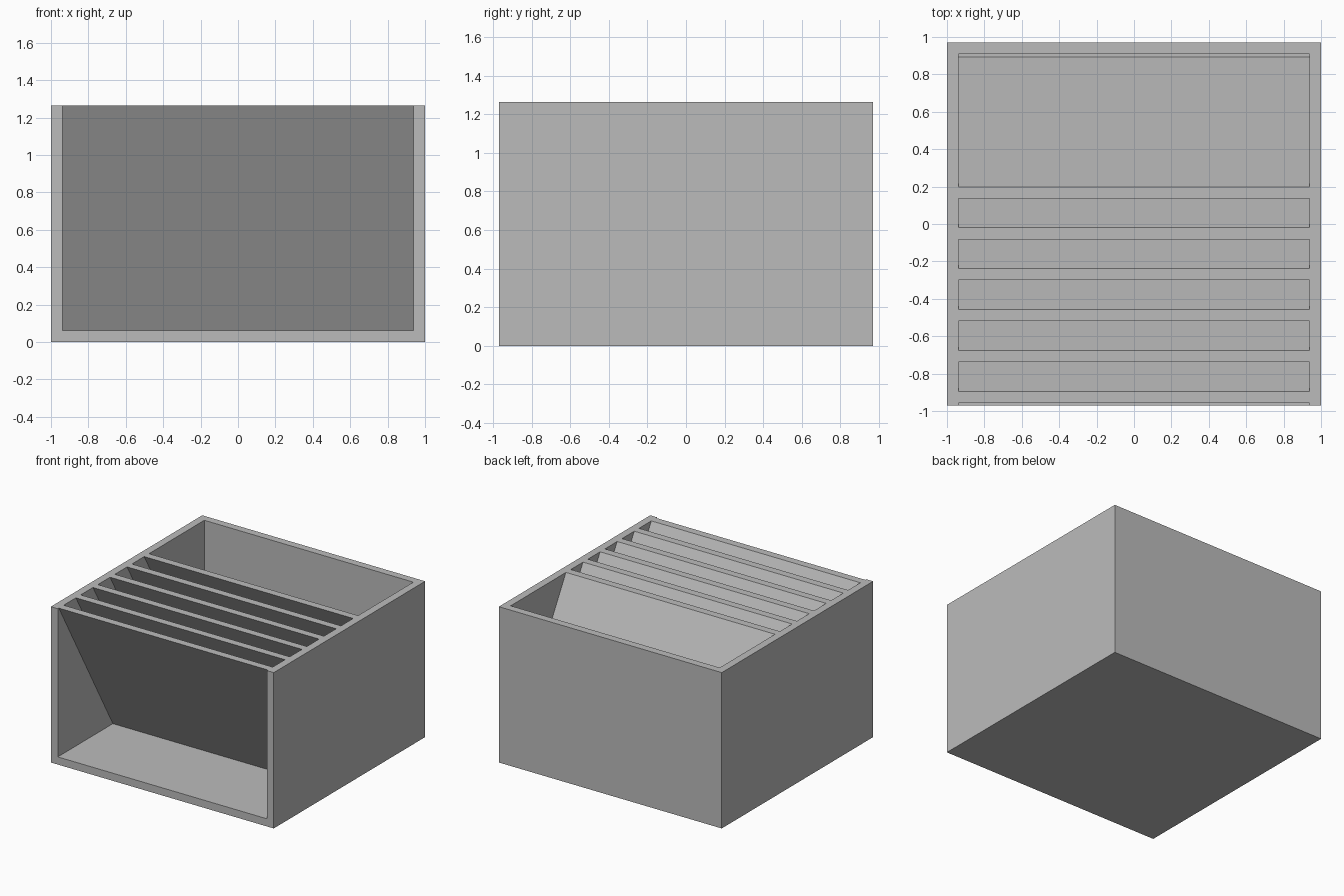
import bpy, bmesh

if "Cube" in bpy.data.objects:
    bpy.data.objects.remove(bpy.data.objects["Cube"])

HALF_X, HALF_Y, HEIGHT = 1.0, 0.97, 1.264
WALL = 0.062
RUN = 0.693            # how far each divider leans back from rim to floor
PITCH, COUNT = 0.2188, 6
FIRST = -0.957         # front edge of the first divider at the rim
DEPTH = 0.062          # divider thickness along y

grey = bpy.data.materials.new("light_grey")
grey.diffuse_color = (0.5, 0.5, 0.5, 1)
grey.use_nodes = True
grey.node_tree.nodes["Principled BSDF"].inputs["Base Color"].default_value = grey.diffuse_color


def prism(name, profile, half_x):
    """Extrude a (y, z) profile along x, centred on x = 0."""
    bm = bmesh.new()
    face = bm.faces.new([bm.verts.new((-half_x, y, z)) for y, z in profile])
    new = bmesh.ops.extrude_face_region(bm, geom=[face])["geom"]
    bmesh.ops.translate(bm, vec=(2 * half_x, 0, 0),
                        verts=[v for v in new if isinstance(v, bmesh.types.BMVert)])
    bmesh.ops.recalc_face_normals(bm, faces=bm.faces)
    mesh = bpy.data.meshes.new(name)
    bm.to_mesh(mesh)
    bm.free()
    mesh.materials.append(grey)
    obj = bpy.data.objects.new(name, mesh)
    bpy.context.collection.objects.link(obj)
    return obj


def lean(y_rim, z):
    """y of a sloped plane at height z, given its y at the rim."""
    return y_rim + RUN * (HEIGHT - z) / (HEIGHT - WALL)


# Solid block that the compartments are cut from
box = prism("divided_box", [(-HALF_Y, 0), (HALF_Y, 0), (HALF_Y, HEIGHT), (-HALF_Y, HEIGHT)], HALF_X)

TOP = HEIGHT + 0.1
back = HALF_Y - WALL
front = -HALF_Y - 0.1
cuts = []

# Open front compartment, under the first divider
cuts.append([(front, WALL), (lean(FIRST, WALL), WALL), (lean(FIRST, TOP), TOP), (front, TOP)])

# Narrow slanted slots between dividers
for i in range(COUNT - 1):
    a = FIRST + i * PITCH + DEPTH
    b = FIRST + (i + 1) * PITCH
    cuts.append([(lean(a, WALL), WALL), (lean(b, WALL), WALL), (lean(b, TOP), TOP), (lean(a, TOP), TOP)])

# Wedge compartment behind the last divider
last = FIRST + (COUNT - 1) * PITCH + DEPTH
cuts.append([(lean(last, WALL), WALL), (back, WALL), (back, TOP), (lean(last, TOP), TOP)])

for i, profile in enumerate(cuts):
    cutter = prism(f"compartment_cutter_{i + 1}", profile, HALF_X - WALL)
    cutter.hide_render = True
    cutter.hide_set(True)
    mod = box.modifiers.new(f"compartment_{i + 1}", 'BOOLEAN')
    mod.operation = 'DIFFERENCE'
    mod.solver = 'EXACT'
    mod.object = cutter
